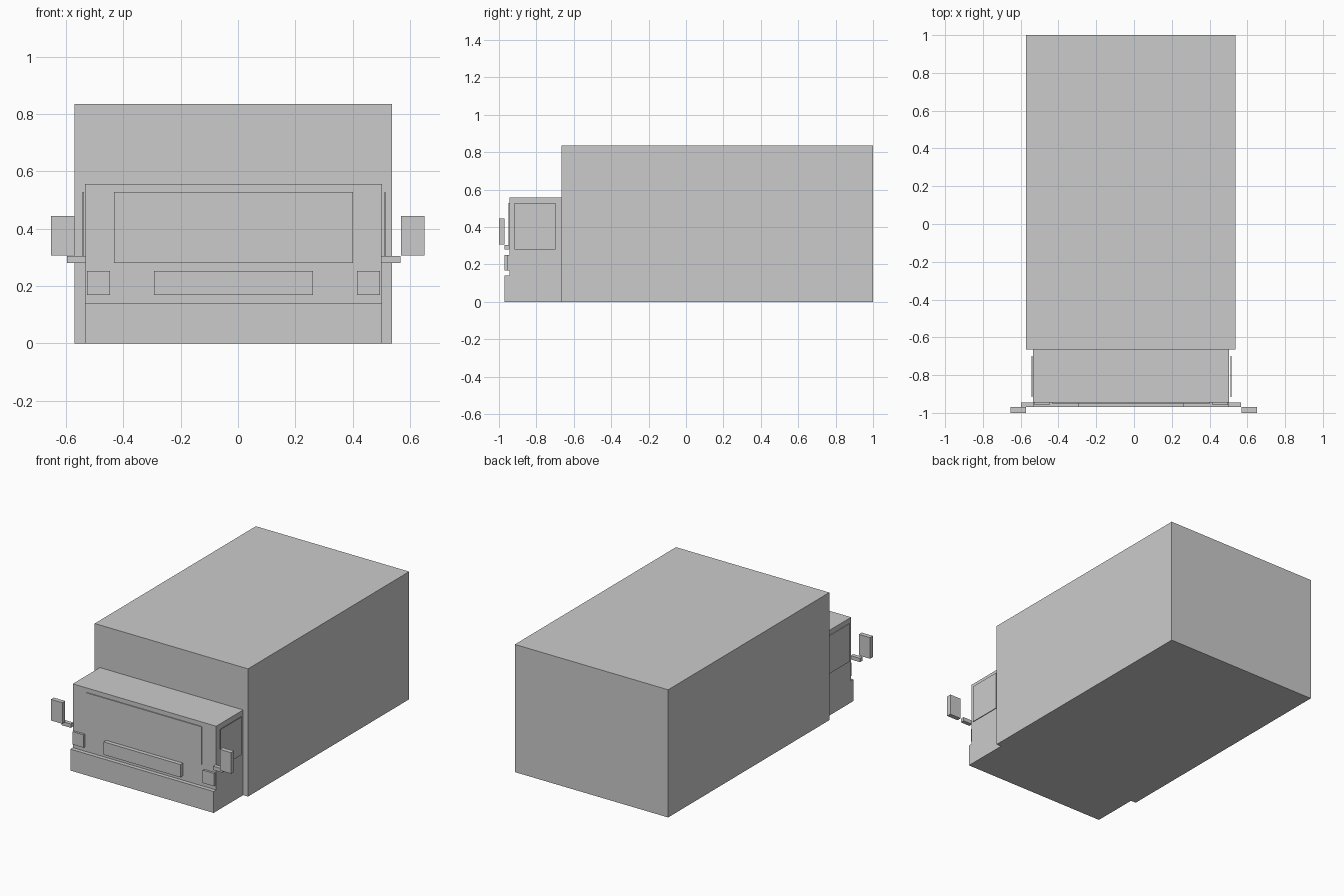
import bpy

if "Cube" in bpy.data.objects:
    bpy.data.objects.remove(bpy.data.objects["Cube"])


def box(name, x0, x1, y0, y1, z0, z1):
    """Add a box given its extents along each axis."""
    bpy.ops.mesh.primitive_cube_add(
        size=1, location=((x0 + x1) / 2, (y0 + y1) / 2, (z0 + z1) / 2))
    ob = bpy.context.object
    ob.name = name
    ob.scale = (x1 - x0, y1 - y0, z1 - z0)
    bpy.ops.object.transform_apply(location=False, rotation=False, scale=True)
    return ob


CAB_FRONT = -0.944
CARGO_FRONT = -0.665

# Main bodies
box("cargo_box", -0.571, 0.538, CARGO_FRONT, 1.0, 0, 0.835)
box("cab", -0.534, 0.503, CAB_FRONT, CARGO_FRONT, 0, 0.557)
box("bumper", -0.534, 0.503, -0.97, CAB_FRONT, 0, 0.14)

# Front panels
box("windshield", -0.433, 0.402, CAB_FRONT - 0.006, CAB_FRONT, 0.28, 0.528)
box("grille", -0.293, 0.262, -0.97, CAB_FRONT, 0.168, 0.252)

# Paired parts, mirrored about the cab's centre line
for side, s in (("left", -1), ("right", 1)):
    def pair(name, inner, outer, centre, y0, y1, z0, z1):
        a, b = sorted((centre + s * inner, centre + s * outer))
        box(f"{side}_{name}", a, b, y0, y1, z0, z1)

    pair("headlight", 0.431, 0.512, -0.0155, -0.958, CAB_FRONT, 0.168, 0.252)
    pair("side_window", 0.525, 0.529, -0.0135, -0.917, -0.698, 0.28, 0.528)
    pair("mirror_arm", 0.515, 0.582, -0.0155, -0.97, CAB_FRONT, 0.28, 0.305)
    pair("mirror", 0.570, 0.652, -0.001, -1.0, -0.97, 0.307, 0.445)
